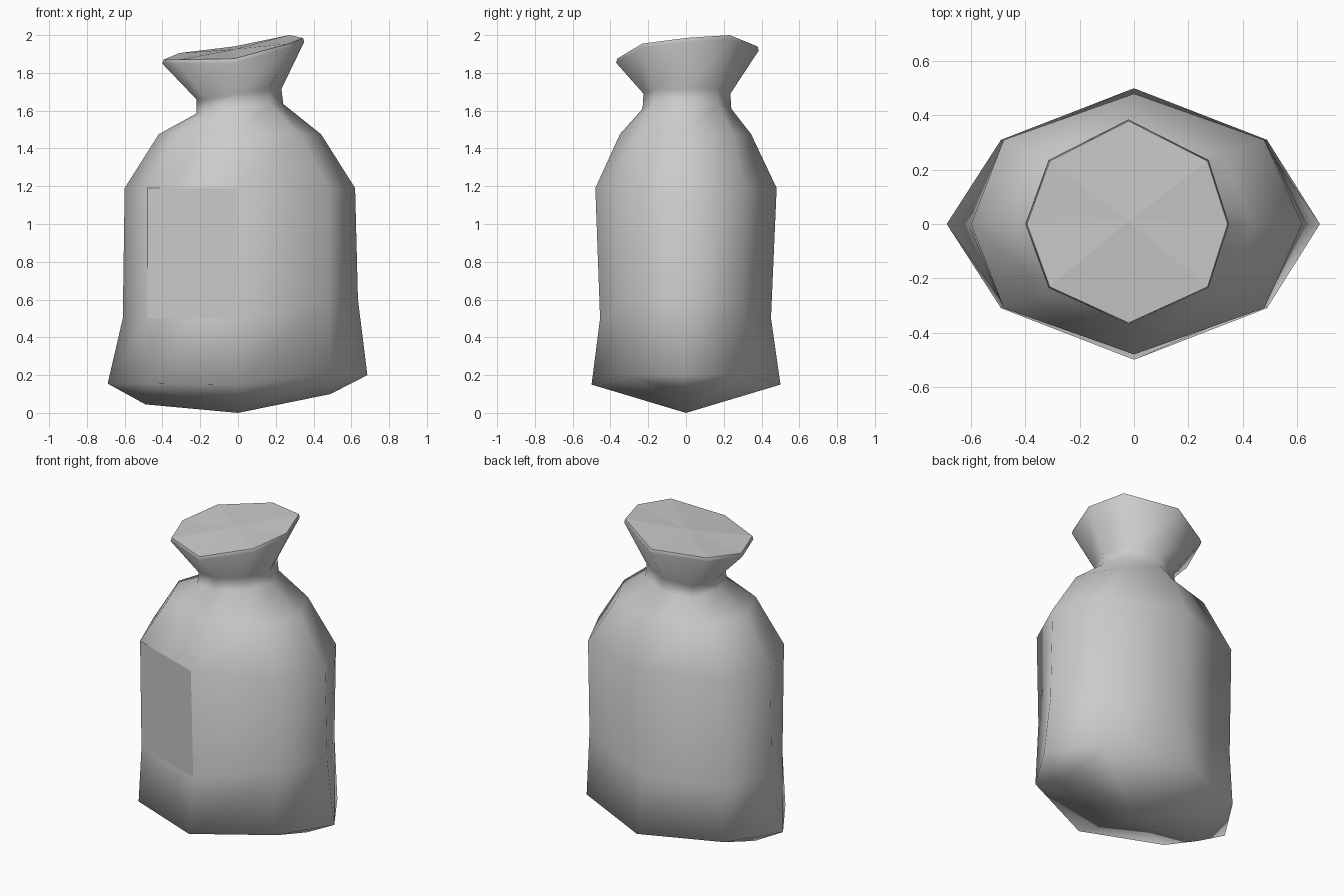
import bpy, bmesh

cube = bpy.data.objects.get("Cube")
if cube:
    bpy.data.objects.remove(cube, do_unlink=True)


def make_material(name, value):
    mat = bpy.data.materials.new(name)
    mat.use_nodes = True
    color = (value, value, value, 1)
    mat.diffuse_color = color
    mat.node_tree.nodes["Principled BSDF"].inputs["Base Color"].default_value = color
    return mat


def add_ring(bm, left, right, front, back, diag_x, diag_y, heights):
    """Eight-sided section, counter-clockwise from +x."""
    corners = [(right, 0), (diag_x, diag_y), (0, back), (-diag_x, diag_y),
               (left, 0), (-diag_x, -diag_y), (0, front), (diag_x, -diag_y)]
    return [bm.verts.new((x, y, z)) for (x, y), z in zip(corners, heights)]


def tilted(z_left, z_mid, z_right):
    return [z_right, z_right, z_mid, z_left, z_left, z_left, z_mid, z_right]


def bridge(bm, low, high):
    n = len(low)
    return [bm.faces.new((low[i], low[(i + 1) % n], high[(i + 1) % n], high[i]))
            for i in range(n)]


bm = bmesh.new()

# Body, shoulders and tied neck: left, right, front, back, diagonal corner, heights
sections = [
    (-0.69, 0.685, -0.50, 0.50, 0.49, 0.31, tilted(0.155, 0.15, 0.20)),
    (-0.61, 0.635, -0.455, 0.45, 0.48, 0.295, tilted(0.50, 0.50, 0.60)),
    (-0.60, 0.62, -0.48, 0.48, 0.48, 0.31, tilted(1.19, 1.19, 1.19)),
    (-0.42, 0.44, -0.35, 0.345, 0.32, 0.25, tilted(1.475, 1.475, 1.475)),
    (-0.22, 0.24, -0.23, 0.24, 0.17, 0.17, tilted(1.585, 1.61, 1.635)),
    (-0.22, 0.23, -0.225, 0.235, 0.165, 0.165, tilted(1.66, 1.69, 1.715)),
]
rings = [add_ring(bm, *s) for s in sections]

# Flared mouth with a thin rim
rim_z = [1.985, 2.0, 1.94, 1.905, 1.87, 1.87, 1.875, 1.955]
mouth = add_ring(bm, -0.40, 0.35, -0.37, 0.385, 0.295, 0.235,
                 [z - 0.022 for z in rim_z])
for v in mouth:
    v.co.x -= 0.02 if abs(v.co.y) > 0.1 else 0
rim = [bm.verts.new((v.co.x * 0.985, v.co.y * 0.985, z))
       for v, z in zip(mouth, rim_z)]
rings += [mouth, rim]

walls = [bridge(bm, a, b) for a, b in zip(rings, rings[1:])]

# Sagging underside, folded along its long axis
base = rings[0]
center = bm.verts.new((0, 0, 0))
keel_right = bm.verts.new((0.49, 0, 0.10))
keel_left = bm.verts.new((-0.49, 0, 0.045))
for keel, tip, diagonals in ((keel_right, 0, (1, 7)), (keel_left, 4, (3, 5))):
    for d in diagonals:
        side = 2 if d < 4 else 6
        bm.faces.new((keel, base[tip], base[d]))
        bm.faces.new((center, keel, base[d], base[side]))

# Closed top
lid_center = bm.verts.new((-0.02, 0.01, 1.925))
lid = [bm.faces.new((rim[i], rim[(i + 1) % 8], lid_center)) for i in range(8)]

bmesh.ops.recalc_face_normals(bm, faces=bm.faces[:])
for face in bm.faces:
    face.smooth = True
# The label panel and the lid stay flat
for face in [walls[1][5]] + lid:
    face.smooth = False

mesh = bpy.data.meshes.new("sack")
bm.to_mesh(mesh)
bm.free()
mesh.materials.append(make_material("grey cloth", 0.6))
sack = bpy.data.objects.new("sack", mesh)
bpy.context.collection.objects.link(sack)
